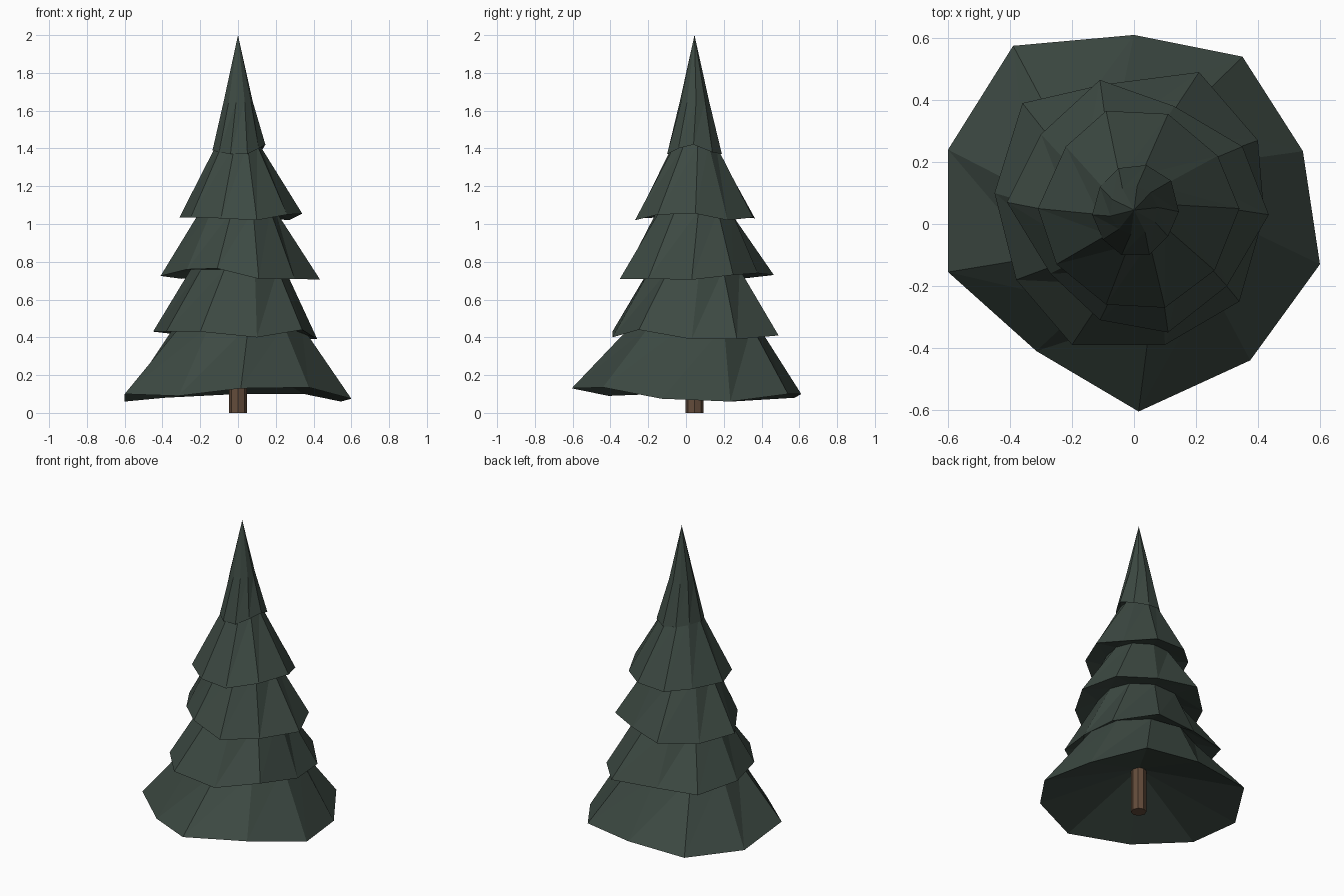
import bpy
import bmesh
from math import cos, sin, atan2, radians
from mathutils import Vector

cube = bpy.data.objects.get("Cube")
if cube:
    bpy.data.objects.remove(cube, do_unlink=True)

AXIS_Y = 0.045      # the trunk stands slightly behind the middle
TWIST = radians(8)  # each tier swirls a little as it rises


def make_material(name, colour):
    material = bpy.data.materials.new(name)
    material.use_nodes = True
    rgba = (*colour, 1.0)
    material.diffuse_color = rgba
    material.node_tree.nodes["Principled BSDF"].inputs["Base Color"].default_value = rgba
    return material


def make_object(name, bm, material):
    bmesh.ops.recalc_face_normals(bm, faces=bm.faces)
    mesh = bpy.data.meshes.new(name)
    bm.to_mesh(mesh)
    bm.free()
    mesh.materials.append(material)
    obj = bpy.data.objects.new(name, mesh)
    bpy.context.collection.objects.link(obj)
    return obj


def add_ring(bm, rim, radius, height):
    """Even ring inside a ragged rim, turned by the twist."""
    ring = []
    for vert in rim:
        angle = atan2(vert.co.y - AXIS_Y, vert.co.x) + TWIST
        ring.append(bm.verts.new((radius * cos(angle), AXIS_Y + radius * sin(angle), height)))
    return ring


def bridge(bm, lower, upper):
    """Join two rings with triangles whose diagonals follow the swirl."""
    count = len(lower)
    for i in range(count):
        j = (i + 1) % count
        bm.faces.new((lower[i], upper[j], upper[i]))
        bm.faces.new((lower[i], lower[j], upper[j]))


def fan(bm, ring, height):
    tip = bm.verts.new((0, AXIS_Y, height))
    for i, vert in enumerate(ring):
        bm.faces.new((vert, ring[(i + 1) % len(ring)], tip))


needle_green = make_material("needle green", (0.046, 0.067, 0.055))
bark_brown = make_material("bark brown", (0.125, 0.072, 0.043))

# Ragged branch rims, counterclockwise, in hundredths of a unit
rims = [
    [(60, -13, 7.5), (54.5, 23.5, 6), (35, 54, 10), (0, 61, 10), (-39, 57.5, 8),
     (-60, 24, 6), (-60, -15.5, 10), (-31.5, -41, 9), (1.5, -60.5, 13), (37.5, -44, 13.5)],
    [(42, 3, 39), (40, 27, 39), (21, 49, 41), (-10, 45, 42), (-36, 39, 42),
     (-45, 10, 43), (-38, -18, 43), (-20, -39, 43), (10, -39, 40), (34, -25, 44)],
    [(43.5, 3, 70.5), (35, 25, 73), (13, 38, 74), (-11, 46.5, 73), (-30, 29, 71),
     (-41, 7, 72.5), (-27, -16, 76), (-11, -31, 76.5), (11, -35, 71), (30, -20, 71)],
    [(34, 5, 105.5), (27, 22, 102), (11, 35.5, 103.5), (-9, 36.5, 103), (-22, 25, 104),
     (-31, 5, 103.5), (-25, -13, 103.5), (-9, -26, 103), (10, -27, 102), (26, -15, 105)],
    [(14.5, 4, 142), (12, 14, 138), (4, 19, 137), (-5, 18, 138), (-11, 12, 139),
     (-13.5, 3, 139), (-10, -5, 138), (-4, -10, 137), (5, -10, 137), (11, -4, 140)],
]
# Radius and height of the neck above each tier
necks = [(0.34, 0.46), (0.25, 0.76), (0.20, 1.07), (0.115, 1.42), (0.078, 1.65)]

# Foliage: one folded skin of five tiers
bm = bmesh.new()
neck = None
for points, (radius, height) in zip(rims, necks):
    rim = [bm.verts.new(Vector(p) / 100) for p in points]
    if neck:
        bridge(bm, neck, rim)      # underside of this tier
    else:
        fan(bm, rim, 0.3)          # hollow underside of the lowest tier
    neck = add_ring(bm, rim, radius, height)
    bridge(bm, rim, neck)
fan(bm, neck, 2.0)                 # pointed top
make_object("foliage", bm, needle_green)

# Trunk
bm = bmesh.new()
bmesh.ops.create_cone(bm, cap_ends=True, segments=8, radius1=0.047, radius2=0.047, depth=0.4)
bmesh.ops.translate(bm, verts=bm.verts, vec=(0, AXIS_Y, 0.2))
make_object("trunk", bm, bark_brown)
